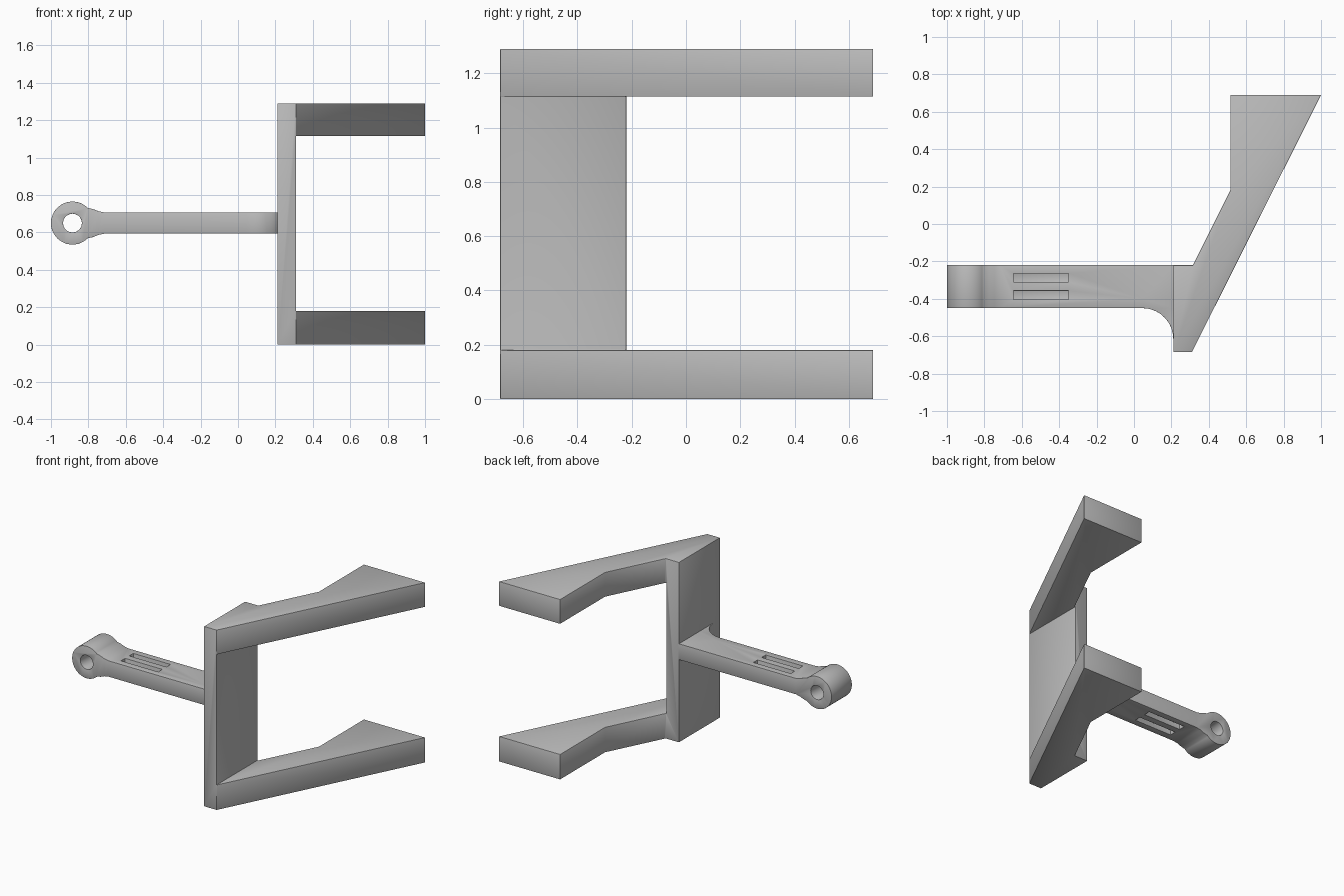
import bpy, bmesh, math
from mathutils import Vector

if "Cube" in bpy.data.objects:
    bpy.data.objects.remove(bpy.data.objects["Cube"], do_unlink=True)

grey = bpy.data.materials.new("plain grey")
grey.use_nodes = True
colour = (0.5, 0.5, 0.5, 1)
grey.diffuse_color = colour
grey.node_tree.nodes["Principled BSDF"].inputs["Base Color"].default_value = colour


def extrude(name, outline, axis, start, end):
    """Extrude a closed 2D outline along axis 'y' (outline in x,z) or 'z' (outline in x,y)."""
    bm = bmesh.new()
    place = (lambda a, b: (a, start, b)) if axis == "y" else (lambda a, b: (a, b, start))
    step = Vector((0, end - start, 0)) if axis == "y" else Vector((0, 0, end - start))
    face = bm.faces.new([bm.verts.new(place(a, b)) for a, b in outline])
    moved = bmesh.ops.extrude_face_region(bm, geom=[face])["geom"]
    bmesh.ops.translate(bm, vec=step, verts=[v for v in moved if isinstance(v, bmesh.types.BMVert)])
    bmesh.ops.recalc_face_normals(bm, faces=bm.faces)
    mesh = bpy.data.meshes.new(name)
    bm.to_mesh(mesh)
    bm.free()
    mesh.materials.append(grey)
    obj = bpy.data.objects.new(name, mesh)
    bpy.context.collection.objects.link(obj)
    return obj


def rect(x0, x1, y0, y1):
    return [(x0, y0), (x1, y0), (x1, y1), (x0, y1)]


def arc(cx, cy, r, a0, a1, n):
    angles = [math.radians(a0 + (a1 - a0) * i / n) for i in range(n + 1)]
    return [(cx + r * math.cos(a), cy + r * math.sin(a)) for a in angles]


def combine(obj, other, operation):
    """Apply a boolean and remove the helper."""
    mod = obj.modifiers.new("combine", "BOOLEAN")
    mod.operation, mod.solver, mod.object = operation, "EXACT", other
    bpy.context.view_layer.objects.active = obj
    bpy.ops.object.modifier_apply(modifier=mod.name)
    bpy.data.objects.remove(other, do_unlink=True)


def finish(obj, width):
    """Soften the hard edges and shade smooth."""
    mod = obj.modifiers.new("soft edges", "BEVEL")
    mod.width, mod.segments, mod.limit_method = width, 2, "ANGLE"
    mod.angle_limit = math.radians(40)
    bpy.ops.object.select_all(action="DESELECT")
    obj.select_set(True)
    bpy.context.view_layer.objects.active = obj
    bpy.ops.object.modifier_apply(modifier=mod.name)
    bpy.ops.object.shade_smooth_by_angle(angle=math.radians(30))


# Fork bracket: one outline at full height, opened up between the two prongs
outline = [(0.21, -0.685), (0.31, -0.685), (1, 0.69), (0.515, 0.69),
           (0.515, 0.18), (0.315, -0.22), (0.21, -0.22)]
bracket = extrude("fork_bracket", outline, "z", 0, 1.29)
combine(bracket, extrude("opening", rect(0.31, 1.2, -1, 1), "z", 0.18, 1.115), "DIFFERENCE")
finish(bracket, 0.006)

# Arm with a round eye at its end
eye_x, mid, half = -0.885, 0.65, 0.057
neck = [(-0.775, mid + 0.075), (-0.745, mid + 0.063), (-0.715, mid + half)]
upper = neck + [(0.215, mid + half)]
lower = [(x, 2 * mid - z) for x, z in reversed(upper)]
side = arc(eye_x, mid, 0.115, 315, 45, 48) + upper + lower
arm = extrude("arm", side, "y", -0.45, -0.22)

# Curved gusset joining the arm to the bracket
gusset = arc(0.045, -0.615, 0.165, 90, 0, 16) + [(0.215, -0.615), (0.215, -0.4), (0.045, -0.4)]
combine(arm, extrude("gusset", gusset, "z", mid - half, mid + half), "UNION")

# Eye hole, and shallow slots on both faces of the arm
combine(arm, extrude("hole", arc(eye_x, mid, 0.05, 0, 350, 35), "y", -1, 1), "DIFFERENCE")
for y in (-0.38, -0.287):
    for face in (-1, 1):
        z0, z1 = sorted((mid + face * 0.022, mid + face * 0.1))
        combine(arm, extrude("slot", rect(-0.645, -0.35, y - 0.023, y + 0.023), "z", z0, z1), "DIFFERENCE")
finish(arm, 0.004)
